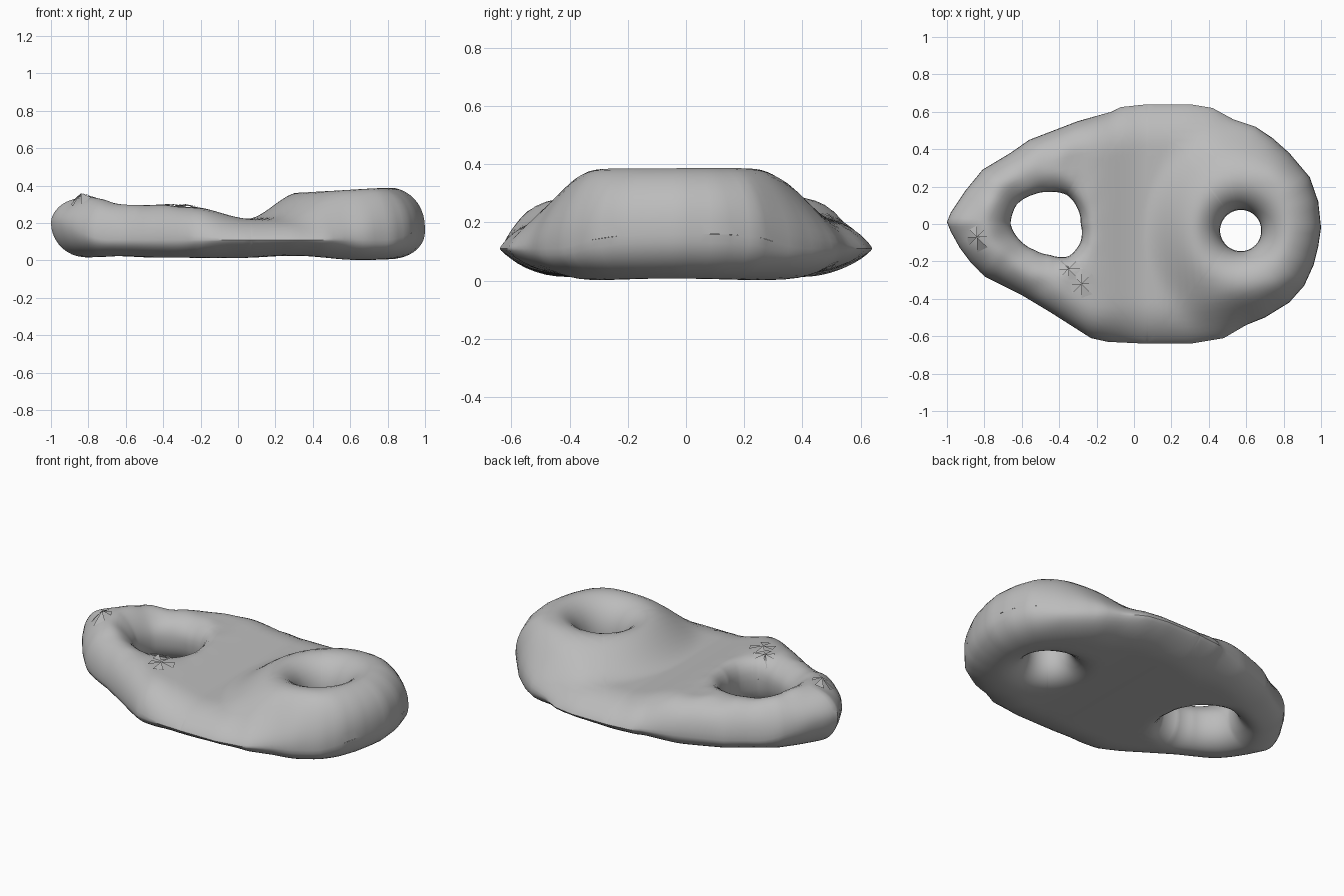
import bpy, bmesh, math, random
from mathutils import Vector, noise
from mathutils.geometry import intersect_point_line

if "Cube" in bpy.data.objects:
    bpy.data.objects.remove(bpy.data.objects["Cube"])

stone = bpy.data.materials.new("grey")
stone.use_nodes = True
GREY = (0.5, 0.5, 0.5, 1)
stone.diffuse_color = GREY
stone.node_tree.nodes["Principled BSDF"].inputs["Base Color"].default_value = GREY

# Plan outline: right half runs front to back, left half back to front
RIGHT = [(.07, -.64), (.3, -.64), (.48, -.61), (.6, -.54), (.7, -.5), (.83, -.42),
         (.91, -.33), (.96, -.22), (.985, -.12), (1, -.02), (.985, .12), (.94, .25),
         (.83, .38), (.74, .46), (.65, .52), (.53, .56), (.42, .62), (.3, .64), (.07, .64)]
LEFT = [(.07, .64), (-.07, .625), (-.12, .6), (-.3, .55), (-.56, .45), (-.66, .38),
        (-.81, .29), (-.9, .18), (-.98, .06), (-1, .01), (-.98, -.04), (-.93, -.13),
        (-.87, -.21), (-.8, -.28), (-.6, -.38), (-.45, -.47), (-.23, -.61), (-.14, -.63),
        (.07, -.64)]
OUTLINE = [Vector((x, y, 0)) for x, y in RIGHT + LEFT[1:]]

# Holes: centre and radii at equal angle steps
BIG_HOLE = (Vector((-.45, 0, 0)), [.165, .17, .18, .17, .18, .205, .21, .18, .16, .165, .2, .19])
SMALL_HOLE = (Vector((.575, -.035, 0)), [.105, .115])


def lerp(a, b, t):
    return a + (b - a) * t


def smooth(a, b, x):
    t = min(max((x - a) / (b - a), 0), 1)
    return t * t * (3 - 2 * t)


def table(points, x):
    for (x0, y0), (x1, y1) in zip(points, points[1:]):
        if x <= x1:
            return lerp(y0, y1, smooth(x0, x1, x))
    return points[-1][1]


def hole_radius(hole, angle):
    radii = hole[1]
    k = (angle / math.tau % 1) * len(radii)
    i = int(k) % len(radii)
    return lerp(radii[i], radii[(i + 1) % len(radii)], k - int(k))


def hole_distance(hole, p):
    d = p - hole[0]
    return max(d.length - hole_radius(hole, math.atan2(d.y, d.x)), 0)


def outline_distance(p):
    best = 9
    for a, b in zip(OUTLINE, OUTLINE[1:]):
        q, t = intersect_point_line(p, a, b)
        best = min(best, (p - a.lerp(b, min(max(t, 0), 1))).length)
    return best


def rounded(d, radius, power):
    s = min(d / radius, 1)
    return max(1 - (1 - s) ** 2, 0) ** power


TOP = [(-1, .34), (-.8, .345), (-.6, .305), (-.25, .285), (.07, .222), (.4, .222)]
BOTTOM = [(-1, .015), (-.5, .015), (0, .013), (.3, .025), (.65, .002), (1, .01)]
# Edge height, rounding radius and rounding power along the length
RIM = [(-1, .2), (-.7, .11), (.8, .11), (1, .16)]
ROUND = [(-.8, .19), (-.35, .16), (0, .23), (.35, .23), (.75, .19)]
POWER = [(-.35, .5), (0, .8), (.35, .8), (.75, .44)]
HOLE_ROUND = [(-.5, .15), (-.3, .08), (.1, .08), (.3, .155)]


def heights(p):
    """Bottom and top of the body at a plan point."""
    d_out = outline_distance(p)
    d_hole = min(hole_distance(BIG_HOLE, p), hole_distance(SMALL_HOLE, p))
    edge = lerp(.17, table(RIM, p.x), d_hole / (d_hole + d_out + 1e-6))
    f = (rounded(d_out, table(ROUND, p.x), table(POWER, p.x))
         * rounded(d_hole, table(HOLE_ROUND, p.x), .45))
    # Raised boss round the small hole
    d = p - SMALL_HOLE[0]
    reach = math.hypot(d.x * (.4 if d.x > 0 else 1), d.y * .88)
    top = table(TOP, p.x)
    top = lerp(top, lerp(.365, .39, smooth(.3, .9, p.x)), 1 - smooth(.24, .53, reach))
    # Worn surface of the ring end
    top += .012 * noise.noise(p * 9) * smooth(.1, .5, -p.x)
    return edge + (table(BOTTOM, p.x) - edge) * f, edge + (top - edge) * f


def resample(points, step):
    out = []
    for a, b in zip(points, points[1:]):
        a, b = Vector((*a, 0)), Vector((*b, 0))
        n = max(round((b - a).length / step), 1)
        out += [a.lerp(b, i / n) for i in range(n)]
    return out


def add_half(bm, hole, arc, rings=18):
    """Ring of quads from a hole to its half of the outline, on both sides."""
    loop = resample(arc + [arc[0]], .035)
    grid = []
    for p in loop:
        d = p - hole[0]
        inner = hole[0] + d.normalized() * hole_radius(hole, math.atan2(d.y, d.x))
        column = []
        for i in range(rings + 1):
            q = inner.lerp(p, (1 - math.cos(math.pi * i / rings)) / 2)
            column.append([bm.verts.new((q.x, q.y, z)) for z in heights(q)])
        grid.append(column)
    for j, a in enumerate(grid):
        b = grid[(j + 1) % len(grid)]
        for i in range(rings):
            for side in (0, 1):
                bm.faces.new((a[i][side], a[i + 1][side], b[i + 1][side], b[i][side]))


def finish(bm, name):
    mesh = bpy.data.meshes.new(name)
    bm.to_mesh(mesh)
    bm.free()
    mesh.materials.append(stone)
    obj = bpy.data.objects.new(name, mesh)
    bpy.context.collection.objects.link(obj)
    return obj


# Body
bm = bmesh.new()
add_half(bm, SMALL_HOLE, RIGHT)
add_half(bm, BIG_HOLE, LEFT)
bmesh.ops.remove_doubles(bm, verts=bm.verts, dist=.0005)
bmesh.ops.recalc_face_normals(bm, faces=bm.faces)
body = finish(bm, "pierced_body")
bpy.context.view_layer.objects.active = body
body.select_set(True)
bpy.ops.object.shade_smooth_by_angle(angle=math.radians(40))

# Small chipped shards on the ring
random.seed(4)
bm = bmesh.new()
for x, y, lift in ((-.84, -.07, .035), (-.35, -.24, .015), (-.28, -.32, .015)):
    centre = Vector((x, y, 0))
    peak = bm.verts.new((x, y, heights(centre)[1] + lift))
    for k in range(4):
        base = []
        for turn in (0, .8):
            angle = k * math.pi / 2 + turn
            size = random.uniform(.05, .085)
            q = centre + Vector((math.cos(angle), math.sin(angle), 0)) * size
            base.append(bm.verts.new((q.x, q.y, heights(q)[1] + .006)))
        bm.faces.new((peak, *base))
finish(bm, "chipped_shards")
